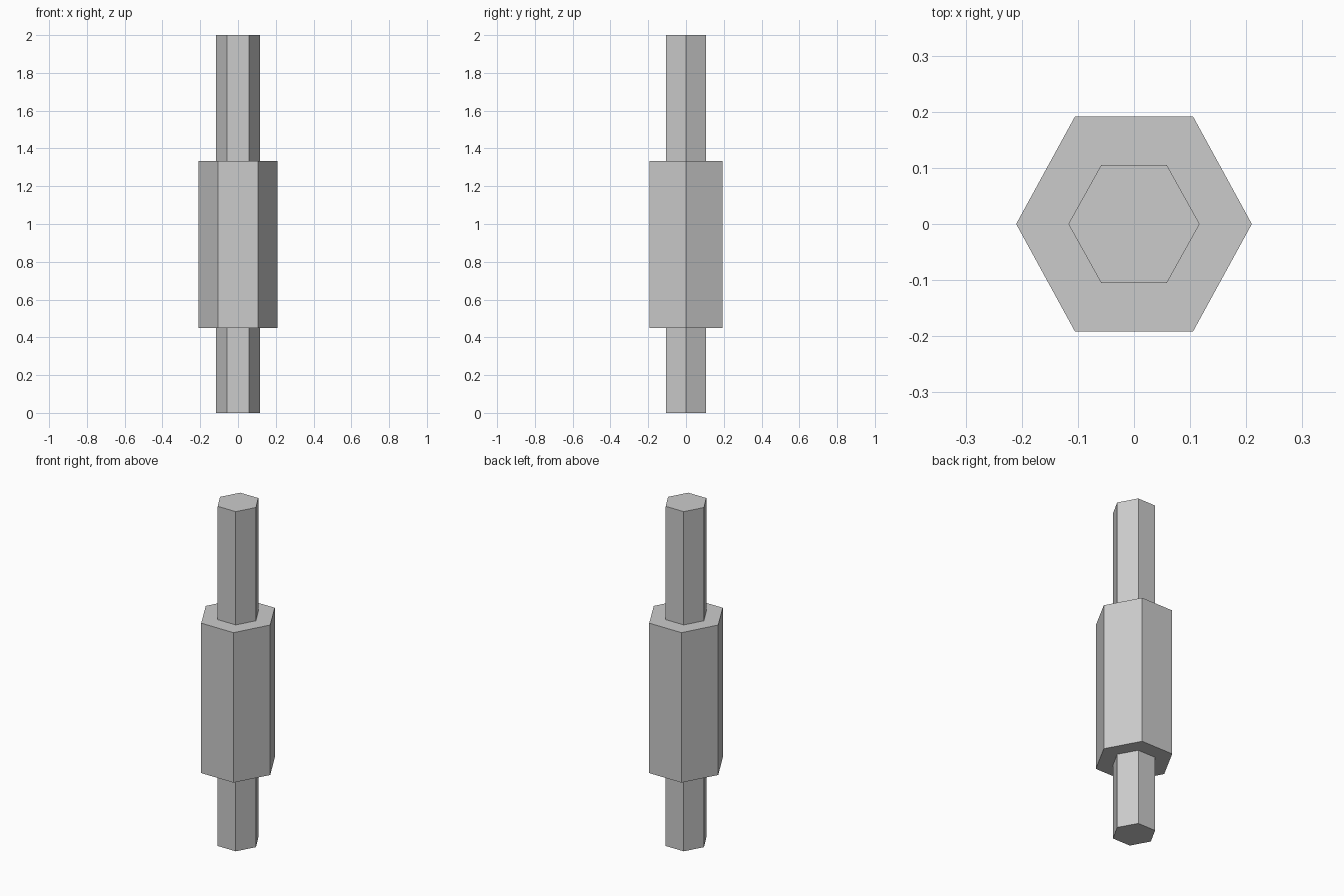
import bpy
import bmesh
from math import cos, sin, pi

if "Cube" in bpy.data.objects:
    bpy.data.objects.remove(bpy.data.objects["Cube"])


def hex_prism(name, rx, half_flat, z0, z1):
    """Six-sided prism with corners on the x axis and flats facing front and back."""
    ry = half_flat / sin(pi / 3)
    bm = bmesh.new()
    ring = [bm.verts.new((rx * cos(i * pi / 3), ry * sin(i * pi / 3), z0)) for i in range(6)]
    base = bm.faces.new(ring)
    top = bmesh.ops.extrude_face_region(bm, geom=[base], use_keep_orig=True)
    for v in top["geom"]:
        if isinstance(v, bmesh.types.BMVert):
            v.co.z = z1
    bmesh.ops.recalc_face_normals(bm, faces=bm.faces)
    mesh = bpy.data.meshes.new(name)
    bm.to_mesh(mesh)
    bm.free()
    obj = bpy.data.objects.new(name, mesh)
    bpy.context.collection.objects.link(obj)
    return obj


# Thin rod running the full height
hex_prism("shaft", 0.117, 0.105, 0.0, 2.0)

# Thick sleeve around the middle
hex_prism("sleeve", 0.21, 0.192, 0.45, 1.333)
